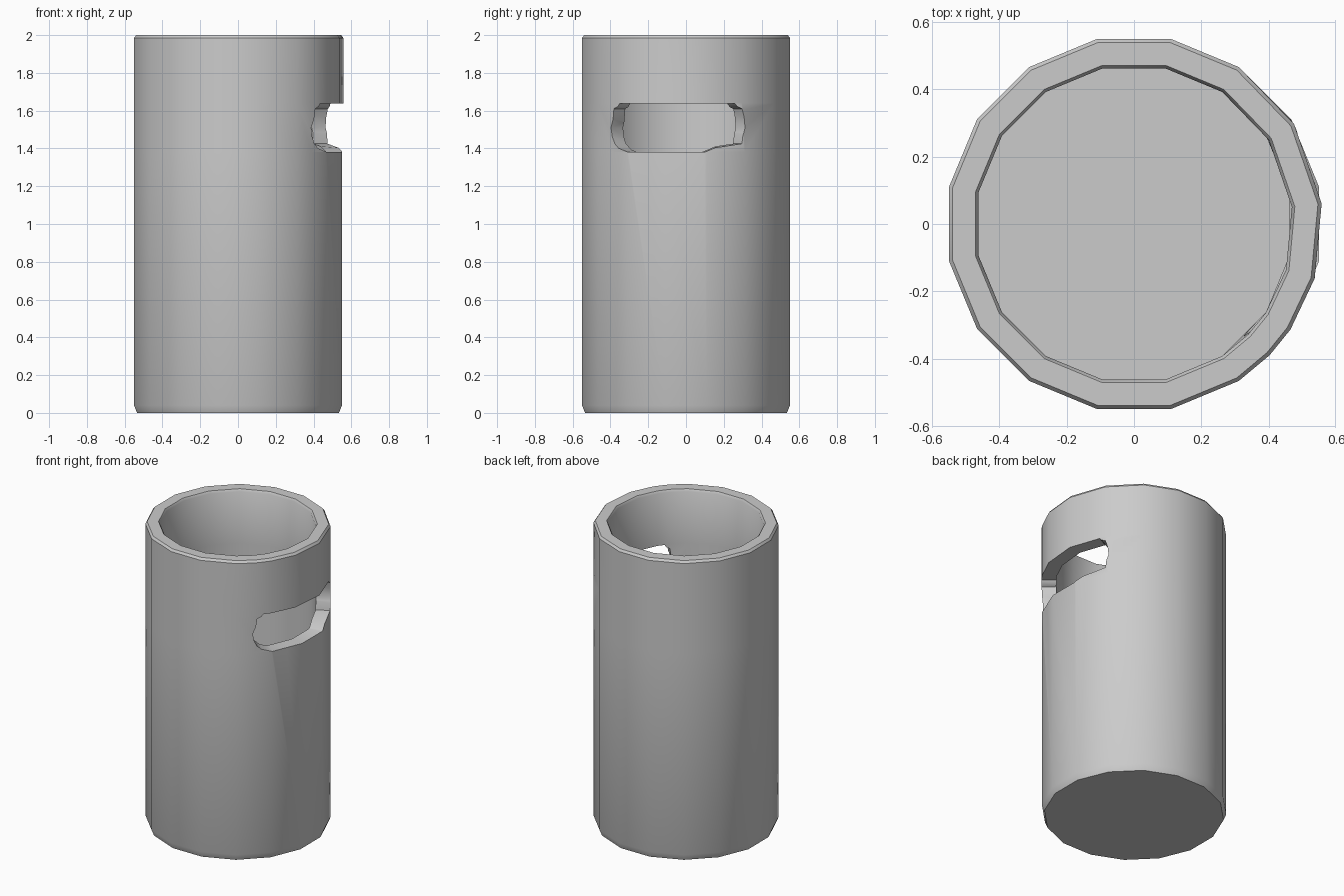
import bpy, bmesh
from math import radians, cos, sin

cube = bpy.data.objects.get("Cube")
if cube:
    bpy.data.objects.remove(cube, do_unlink=True)

grey = bpy.data.materials.new("plain grey")
grey.use_nodes = True
colour = (0.6, 0.6, 0.6, 1)
grey.diffuse_color = colour
grey.node_tree.nodes["Principled BSDF"].inputs["Base Color"].default_value = colour


def polar(r, angle, z):
    return (r * cos(radians(angle)), r * sin(radians(angle)), z)


def loft(name, rings):
    """Skin a list of equal-length point rings and cap both ends."""
    bm = bmesh.new()
    loops = [[bm.verts.new(p) for p in ring] for ring in rings]
    n = len(loops[0])
    for a, b in zip(loops, loops[1:]):
        for i in range(n):
            j = (i + 1) % n
            bm.faces.new((a[i], a[j], b[j], b[i]))
    for end in (loops[0], loops[-1]):
        bm.faces.new(end)
    bmesh.ops.recalc_face_normals(bm, faces=bm.faces)
    bmesh.ops.triangulate(bm, faces=[f for f in bm.faces if len(f.verts) == 4])
    mesh = bpy.data.meshes.new(name)
    bm.to_mesh(mesh)
    bm.free()
    obj = bpy.data.objects.new(name, mesh)
    mesh.materials.append(grey)
    bpy.context.collection.objects.link(obj)
    return obj


# Sixteen sides, plus one extra column beside the slot
regular = [56.25 + 22.5 * i for i in range(12)]
lower = [(a, 1) for a in regular] + [(-45, cos(radians(11.25)))] + [
    (a, 1) for a in (-33.75, -11.25, 11.25, 33.75)]
upper = [(a, 1) for a in regular + [-44, -34, -16.8, 6.2, 32]]

# Cup wall: up the outside, over the rim, down to the inner floor
profile = [
    (0.545, 0, lower), (0.561, 0.04, lower), (0.561, 1.38, lower),
    (0.561, 1.64, upper), (0.561, 1.985, upper), (0.55, 2, upper),
    (0.481, 2, upper), (0.472, 1.985, upper), (0.472, 1.64, upper),
    (0.472, 1.38, lower), (0.472, 0.09, lower),
]
cup = loft("cup_body", [[polar(r * k, a, z) for a, k in cols]
                        for r, z, cols in profile])

# Radial cutter for the rounded side slot
outline = [(34, 1.51), (32, 1.61), (28, 1.637), (-39, 1.637), (-43, 1.61),
           (-45.7, 1.51), (-43, 1.425), (-33, 1.38), (10, 1.38), (32, 1.425)]
cutter = loft("slot_cutter", [[polar(r, a, z) for a, z in outline]
                              for r in (0.3, 0.85)])
cutter.hide_render = True

slot = cup.modifiers.new("slot", "BOOLEAN")
slot.operation = "DIFFERENCE"
slot.solver = "EXACT"
slot.object = cutter
bpy.ops.object.select_all(action="DESELECT")
cup.select_set(True)
bpy.context.view_layer.objects.active = cup
bpy.ops.object.modifier_apply(modifier=slot.name)
bpy.data.objects.remove(cutter, do_unlink=True)
bpy.ops.object.shade_smooth_by_angle(angle=radians(32))
